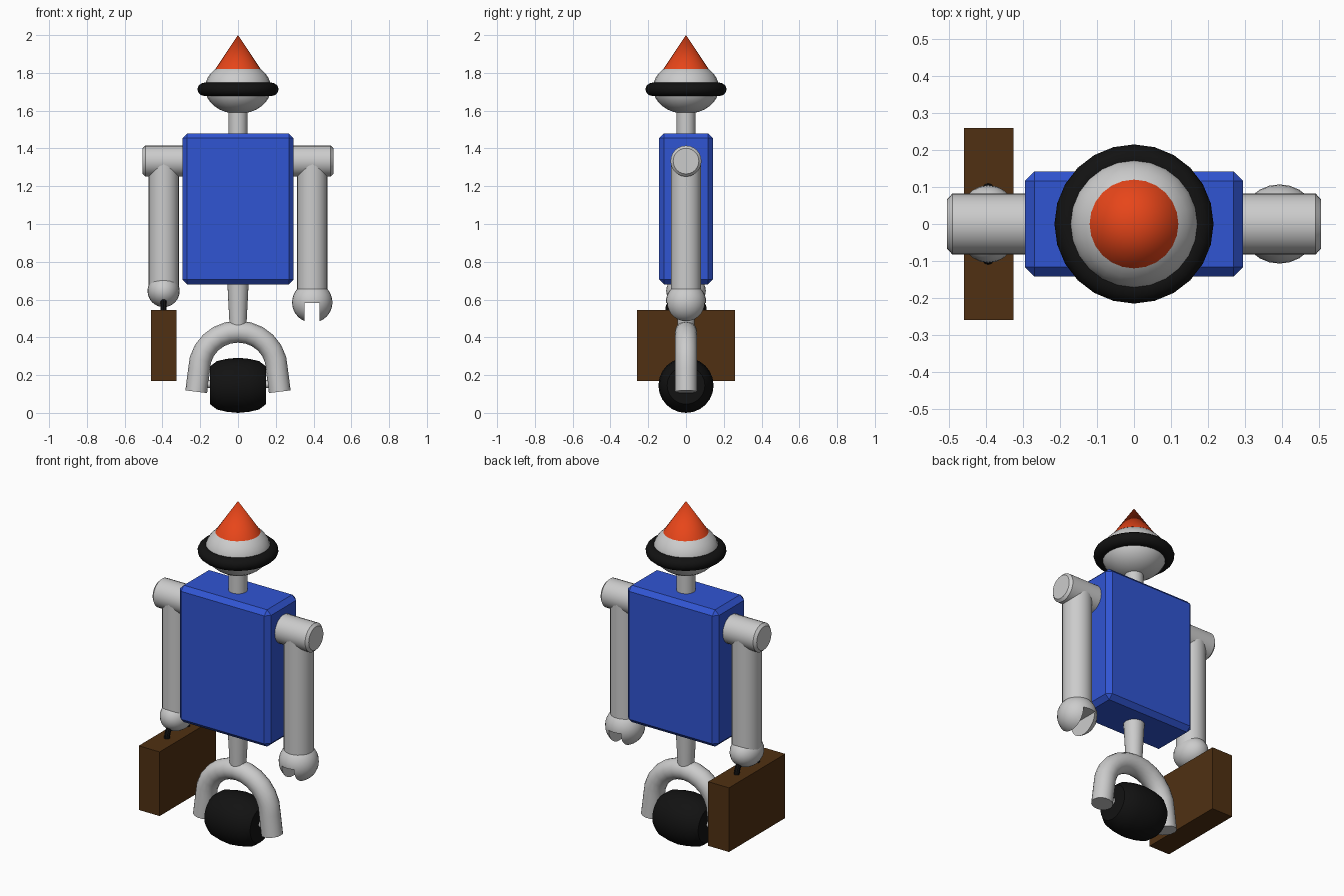
import bpy, bmesh, math
from math import pi, sin, cos
from mathutils import Matrix, Vector

if "Cube" in bpy.data.objects:
    bpy.data.objects.remove(bpy.data.objects["Cube"])


def material(name, color):
    m = bpy.data.materials.new(name)
    m.diffuse_color = (*color, 1)
    m.use_nodes = True
    m.node_tree.nodes["Principled BSDF"].inputs["Base Color"].default_value = m.diffuse_color
    return m


BLUE = material("blue_paint", (0.03, 0.09, 0.65))
BLACK = material("black_rubber", (0.006, 0.006, 0.006))
ORANGE = material("orange_paint", (0.8, 0.06, 0.01))
BROWN = material("brown_leather", (0.08, 0.03, 0.006))


def finish(name, bm, mat=None, smooth=True, bevel=0):
    bmesh.ops.recalc_face_normals(bm, faces=bm.faces)
    me = bpy.data.meshes.new(name)
    bm.to_mesh(me)
    bm.free()
    ob = bpy.data.objects.new(name, me)
    bpy.context.collection.objects.link(ob)
    if mat:
        me.materials.append(mat)
    bpy.ops.object.select_all(action='DESELECT')
    bpy.context.view_layer.objects.active = ob
    ob.select_set(True)
    if bevel:
        b = ob.modifiers.new("bevel", 'BEVEL')
        b.width, b.segments, b.limit_method = bevel, 1, 'ANGLE'
        bpy.ops.object.modifier_apply(modifier="bevel")
    if smooth:
        bpy.ops.object.shade_smooth_by_angle(angle=math.radians(35))
    return ob


def box(name, lo, hi, mat=None, bevel=0):
    bm = bmesh.new()
    lo, hi = Vector(lo), Vector(hi)
    bmesh.ops.create_cube(bm, size=1, matrix=Matrix.Translation((lo + hi) / 2)
                          @ Matrix.Diagonal((*(hi - lo), 1)))
    return finish(name, bm, mat, False, bevel)


def rod(name, a, b, r1, r2, mat=None, bevel=0, sides=24):
    bm = bmesh.new()
    a, b = Vector(a), Vector(b)
    d = b - a
    m = Matrix.Translation((a + b) / 2) @ d.to_track_quat('Z', 'Y').to_matrix().to_4x4()
    bmesh.ops.create_cone(bm, cap_ends=True, segments=sides, radius1=r1, radius2=r2,
                          depth=d.length, matrix=m)
    return finish(name, bm, mat, True, bevel)


def ball(name, center, radii):
    bm = bmesh.new()
    bmesh.ops.create_uvsphere(bm, u_segments=24, v_segments=16, radius=1,
                              matrix=Matrix.Translation(center) @ Matrix.Diagonal((*radii, 1)))
    return finish(name, bm)


def lathe(name, profile, turn, mat, closed=False, steps=24):
    """Revolve (radius, height) points around z, then place with a matrix."""
    bm = bmesh.new()
    vs = [bm.verts.new((r, 0, h)) for r, h in profile]
    pairs = list(zip(vs, vs[1:])) + ([(vs[-1], vs[0])] if closed else [])
    edges = [bm.edges.new(p) for p in pairs]
    bmesh.ops.spin(bm, geom=vs + edges, cent=(0, 0, 0), axis=(0, 0, 1),
                   angle=2 * pi, steps=steps)
    bmesh.ops.remove_doubles(bm, verts=bm.verts, dist=1e-4)
    bm.transform(turn)
    return finish(name, bm, mat)


def tube(name, path, side, radius, mat=None, sides=16):
    """Sweep a circle along a planar path; side is the plane normal."""
    bm = bmesh.new()
    path, side = [Vector(p) for p in path], Vector(side)
    rings = []
    for i, p in enumerate(path):
        t = (path[min(i + 1, len(path) - 1)] - path[max(i - 1, 0)]).normalized()
        n = t.cross(side)
        rings.append([bm.verts.new(p + radius * (cos(2 * pi * k / sides) * n
                                                 + sin(2 * pi * k / sides) * side))
                      for k in range(sides)])
    for r, s in zip(rings, rings[1:]):
        for k in range(sides):
            j = (k + 1) % sides
            bm.faces.new((r[k], r[j], s[j], s[k]))
    bm.faces.new(rings[0])
    bm.faces.new(rings[-1])
    return finish(name, bm, mat)


# Head, brim ring and pointed hat
ball("head", (0, 0, 1.72), (0.175, 0.175, 0.137))
ring = [(0.175 + 0.04 * cos(2 * pi * k / 12), 0.036 * sin(2 * pi * k / 12)) for k in range(12)]
lathe("head_ring", ring, Matrix.Translation((0, 0, 1.713)), BLACK, closed=True)
rod("pointed_hat", (0, 0, 1.82), (0, 0, 2.0), 0.12, 0, ORANGE)
rod("neck", (0, 0, 1.46), (0, 0, 1.62), 0.05, 0.05)

# Body and waist
box("torso", (-0.295, -0.142, 0.68), (0.295, 0.142, 1.48), BLUE, bevel=0.026)
rod("waist", (0, 0, 0.43), (0, 0, 0.70), 0.043, 0.057)

# Shoulders and arms
for s, side in ((-1, "left"), (1, "right")):
    rod(side + "_shoulder", (s * 0.25, 0, 1.333), (s * 0.505, 0, 1.333), 0.082, 0.082, bevel=0.014)
    rod(side + "_arm", (s * 0.393, 0, 0.64 if s < 0 else 0.62), (s * 0.393, 0, 1.333), 0.08, 0.08)

# Closed hand around the case handle, open hand with a slot
ball("left_hand", (-0.394, 0, 0.646), (0.085, 0.105, 0.086))
hand = ball("right_hand", (0.393, 0, 0.585), (0.107, 0.107, 0.107))
cutter = box("slot_cutter", (0.353, -0.3, 0.4), (0.431, 0.3, 0.582))
cutter.hide_render = True
cut = hand.modifiers.new("slot", 'BOOLEAN')
cut.operation, cut.solver, cut.object = 'DIFFERENCE', 'EXACT', cutter
bpy.context.view_layer.objects.active = hand
bpy.ops.object.modifier_apply(modifier="slot")
bpy.data.objects.remove(cutter)
# Stop the arm above the slot
bpy.data.objects["right_arm"].select_set(True)

# Case and handle
box("case", (-0.46, -0.26, 0.17), (-0.325, 0.26, 0.545), BROWN)
arc = [pi * k / 12 for k in range(13)]
tube("case_handle", [(-0.394, 0.095 * cos(a), 0.535 + 0.095 * sin(a)) for a in arc],
     (1, 0, 0), 0.016, BLACK, 10)

# Wheel fork
path = ([(0.221, 0, 0.112)] + [(0.206 * cos(a), 0, 0.23 + 0.2 * sin(a)) for a in arc]
        + [(-0.221, 0, 0.112)])
tube("wheel_fork", path, (0, 1, 0), 0.058)

# Wheel and axle
half = [(0.0, 0.148), (0.1, 0.148), (0.128, 0.112), (0.14, 0.06)]
profile = half + [(0.146, 0)] + [(r, -h) for r, h in reversed(half)]
lathe("wheel", profile, Matrix.Translation((0, 0, 0.146)) @ Matrix.Rotation(pi / 2, 4, 'Y'), BLACK)
rod("axle", (-0.21, 0, 0.152), (0.21, 0, 0.152), 0.021, 0.021, sides=12)
